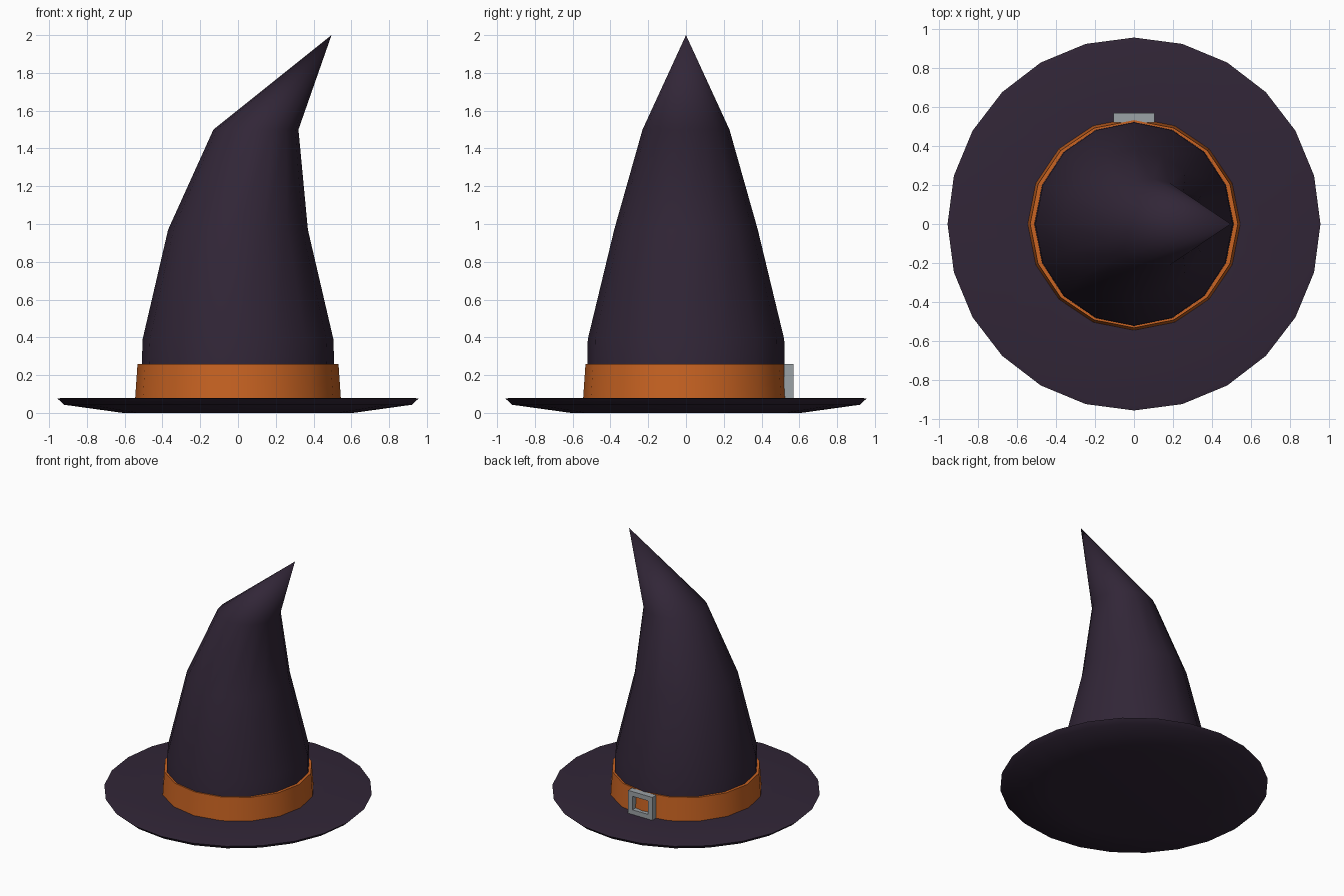
import bpy, bmesh
from math import cos, sin, pi, radians

cube = bpy.data.objects.get("Cube")
if cube:
    bpy.data.objects.remove(cube)


def material(name, rgb):
    mat = bpy.data.materials.new(name)
    mat.use_nodes = True
    mat.diffuse_color = (*rgb, 1)
    mat.node_tree.nodes["Principled BSDF"].inputs["Base Color"].default_value = (*rgb, 1)
    return mat


purple = material("dark purple felt", (0.031, 0.019, 0.038))
orange = material("orange ribbon", (0.58, 0.125, 0.016))
grey = material("grey metal", (0.33, 0.36, 0.38))


def ring(sides, z, rx, ry=None, cx=0):
    """Horizontal ring of points around (cx, 0, z)."""
    ry = ry or rx
    turns = [2 * pi * i / sides for i in range(sides)]
    return [(cx + rx * cos(a), ry * sin(a), z) for a in turns]


def loft(name, rings, mat, tip=None, loop=False, smooth=None):
    """Skin rings in order; cap the ends, end in a tip, or loop back to the start."""
    bm = bmesh.new()
    loops = [[bm.verts.new(p) for p in r] for r in rings]
    n = len(loops[0])
    pairs = list(zip(loops, loops[1:]))
    if loop:
        pairs.append((loops[-1], loops[0]))
    for a, b in pairs:
        for i in range(n):
            j = (i + 1) % n
            bm.faces.new((a[i], a[j], b[j], b[i]))
    if not loop:
        bm.faces.new(loops[0])
        if tip:
            top = bm.verts.new(tip)
            for i in range(n):
                bm.faces.new((loops[-1][i], loops[-1][(i + 1) % n], top))
        else:
            bm.faces.new(loops[-1])
    bmesh.ops.recalc_face_normals(bm, faces=bm.faces)
    mesh = bpy.data.meshes.new(name)
    bm.to_mesh(mesh)
    bm.free()
    mesh.materials.append(mat)
    obj = bpy.data.objects.new(name, mesh)
    bpy.context.collection.objects.link(obj)
    if smooth:
        bpy.ops.object.select_all(action="DESELECT")
        obj.select_set(True)
        bpy.context.view_layer.objects.active = obj
        bpy.ops.object.shade_smooth_by_angle(angle=radians(smooth))
    return obj


# Wide brim with a dished underside
brim_profile = [(0.61, 0), (0.92, 0.043), (0.955, 0.075), (0.93, 0.08), (0.5, 0.08)]
loft("brim", [ring(24, z, r) for r, z in brim_profile], purple, smooth=60)

# Crown with a bent tip
crown = [ring(16, 0.06, 0.515, 0.525),
         ring(16, 0.39, 0.505, 0.52),
         ring(16, 0.97, 0.37, 0.38),
         ring(16, 1.5, 0.225, 0.23, 0.095)]
loft("crown", crown, purple, tip=(0.495, 0, 2), smooth=80)

# Ribbon around the foot of the crown
band_profile = [(0.545, 0.07), (0.532, 0.26), (0.51, 0.26), (0.51, 0.07)]
loft("hat_band", [ring(16, z, r) for r, z in band_profile], orange, loop=True, smooth=40)


# Square buckle frame on the back
def rectangle(y, half_x, half_z, z=0.17):
    return [(sx * half_x, y, z + sz * half_z)
            for sx, sz in ((-1, -1), (1, -1), (1, 1), (-1, 1))]


outer, inner = (0.105, 0.09), (0.068, 0.053)
frame = [rectangle(y, *size)
         for y, size in ((0.52, outer), (0.568, outer), (0.568, inner), (0.52, inner))]
loft("buckle", frame, grey, loop=True)
